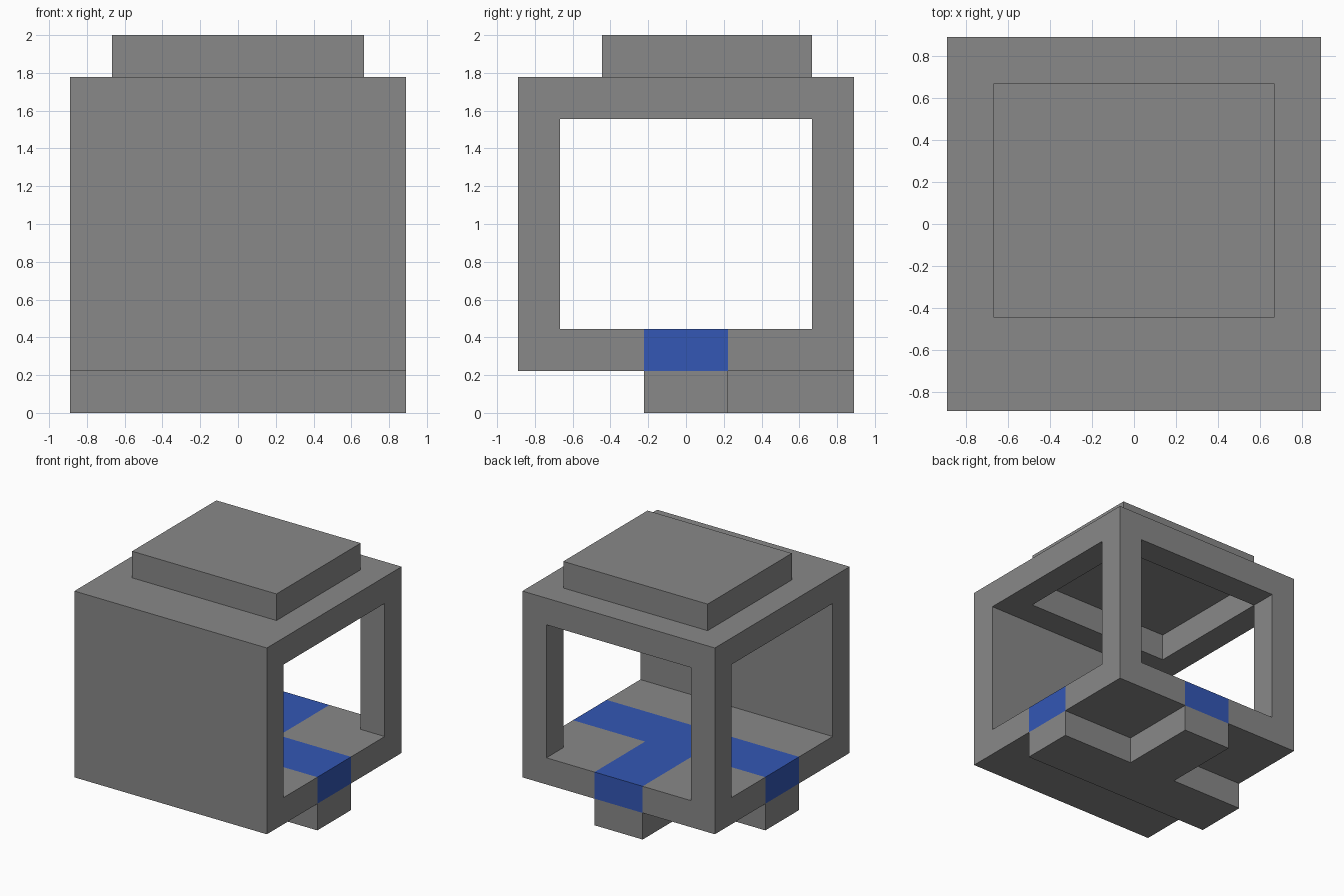
import bpy
import bmesh

U = 2 / 9  # module size: every part sits on this grid

if "Cube" in bpy.data.objects:
    bpy.data.objects.remove(bpy.data.objects["Cube"], do_unlink=True)


def make_material(name, colour):
    mat = bpy.data.materials.new(name)
    mat.use_nodes = True
    mat.diffuse_color = colour
    mat.node_tree.nodes["Principled BSDF"].inputs["Base Color"].default_value = colour
    return mat


grey = make_material("grey", (0.25, 0.25, 0.25, 1))
blue = make_material("blue", (0.033, 0.095, 0.46, 1))


def prism(name, outline, levels, materials=(grey,)):
    """Extrude an outline upwards through the given levels (in modules)."""
    bm = bmesh.new()
    face = bm.faces.new([bm.verts.new((x * U, y * U, levels[0] * U)) for x, y in outline])
    bottom = bmesh.ops.duplicate(bm, geom=[face])["geom"]
    bottom = [g for g in bottom if isinstance(g, bmesh.types.BMFace)][0]
    for low, high in zip(levels, levels[1:]):
        geom = bmesh.ops.extrude_face_region(bm, geom=[face])["geom"]
        bmesh.ops.delete(bm, geom=[face], context="FACES_ONLY")
        verts = [g for g in geom if isinstance(g, bmesh.types.BMVert)]
        bmesh.ops.translate(bm, vec=(0, 0, (high - low) * U), verts=verts)
        face = [g for g in geom if isinstance(g, bmesh.types.BMFace)][0]
    bmesh.ops.remove_doubles(bm, verts=bm.verts, dist=0.0001)
    bmesh.ops.recalc_face_normals(bm, faces=bm.faces)
    mesh = bpy.data.meshes.new(name)
    bm.to_mesh(mesh)
    bm.free()
    for mat in materials:
        mesh.materials.append(mat)
    obj = bpy.data.objects.new(name, mesh)
    bpy.context.collection.objects.link(obj)
    return obj


def box(name, x, y, z):
    return prism(name, [(x[0], y[0]), (x[1], y[0]), (x[1], y[1]), (x[0], y[1])], z)


def tee(reach):
    """Outline of a cross bar with a stem running to the back."""
    return [(-reach, -1), (reach, -1), (reach, 1), (1, 1),
            (1, reach), (-1, reach), (-1, 1), (-reach, 1)]


# Body: a block opened at both sides, the back, the roof and the floor inlay
body = box("body", (-4, 4), (-4, 4), (1, 8))
cutters = [
    box("side_opening", (-5, 5), (-3, 3), (2, 7)),
    box("back_opening", (-3, 3), (0, 5), (2, 7)),
    box("roof_opening", (-3, 3), (-2, 3), (5, 9)),
    prism("floor_slot", tee(5), (0, 3)),
]
for cutter in cutters:
    cutter.hide_render = True
    mod = body.modifiers.new(cutter.name, "BOOLEAN")
    mod.operation = "DIFFERENCE"
    mod.solver = "EXACT"
    mod.object = cutter
bpy.context.view_layer.update()
depsgraph = bpy.context.evaluated_depsgraph_get()
cut_mesh = bpy.data.meshes.new_from_object(body.evaluated_get(depsgraph))
body.modifiers.clear()
body.data = cut_mesh
for cutter in cutters:
    bpy.data.objects.remove(cutter, do_unlink=True)

# Roof plate closing the roof opening
box("roof_plate", (-3, 3), (-2, 3), (8, 9))

# Floor track: blue inlay above, grey keel below
track = prism("floor_track", tee(4), (0, 1, 2), (grey, blue))
for poly in track.data.polygons:
    poly.material_index = int(poly.center.z > U)
